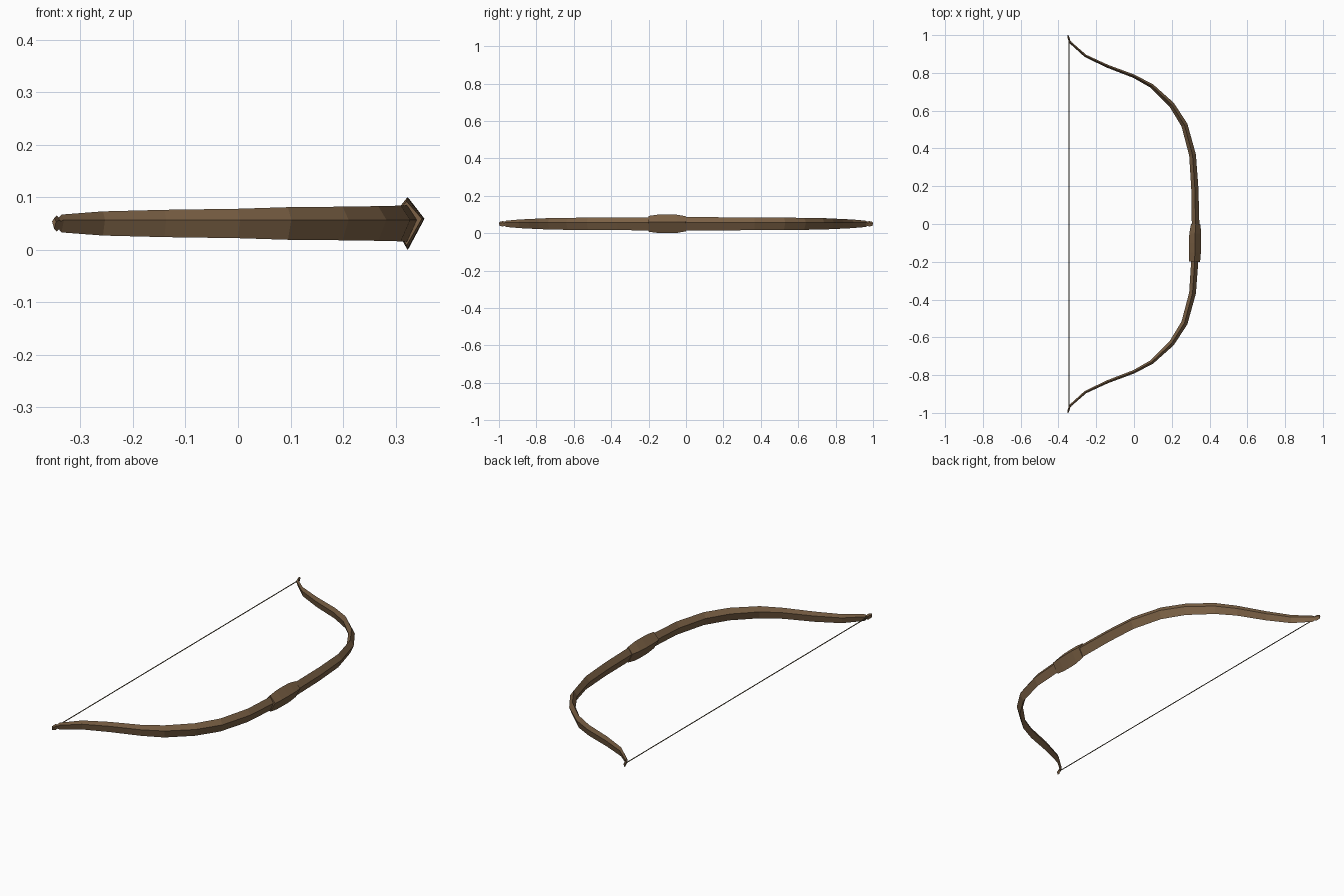
import bpy, bmesh
from mathutils import Vector

if "Cube" in bpy.data.objects:
    bpy.data.objects.remove(bpy.data.objects["Cube"])

ZC = 0.05      # mid height of the bow
RIDGE = 0.007  # outer and inner ridges sit slightly above mid height


def material(name, rgb):
    m = bpy.data.materials.new(name)
    m.diffuse_color = (*rgb, 1)
    m.use_nodes = True
    m.node_tree.nodes["Principled BSDF"].inputs["Base Color"].default_value = m.diffuse_color
    return m


wood = material("wood", (0.20, 0.12, 0.06))
cord = material("cord", (0.13, 0.10, 0.06))


def sweep(name, stations, mat, ridge=RIDGE):
    """Diamond section along a flat path; station = x, y, half thickness, half height."""
    bm = bmesh.new()
    rings = []
    for i, (x, y, t, h) in enumerate(stations):
        a = stations[max(i - 1, 0)]
        b = stations[min(i + 1, len(stations) - 1)]
        p = Vector((x, y, 0))
        d0 = (p - Vector((a[0], a[1], 0))).normalized()
        d1 = (Vector((b[0], b[1], 0)) - p).normalized()
        d = (d0 + d1).normalized()
        n = Vector((d.y, -d.x, 0))
        c = Vector((x, y, ZC))
        r = Vector((0, 0, min(ridge, h * 0.4)))
        up = Vector((0, 0, h))
        rings.append([bm.verts.new(v) for v in
                      (c + n * t + r, c + up, c - n * t + r, c - up)])
    for p, q in zip(rings, rings[1:]):
        for k in range(4):
            j = (k + 1) % 4
            bm.faces.new((p[k], p[j], q[j], q[k]))
    bm.faces.new(rings[0])
    bm.faces.new(rings[-1])
    bmesh.ops.recalc_face_normals(bm, faces=bm.faces)
    me = bpy.data.meshes.new(name)
    bm.to_mesh(me)
    bm.free()
    me.materials.append(mat)
    ob = bpy.data.objects.new(name, me)
    bpy.context.collection.objects.link(ob)
    return ob


# Recurved limbs: half path from the middle to the tip nock, mirrored in y
half = [
    (0.326, 0.0, 0.020, 0.036),
    (0.322, 0.19, 0.019, 0.035),
    (0.310, 0.365, 0.018, 0.034),
    (0.267, 0.524, 0.017, 0.033),
    (0.199, 0.632, 0.015, 0.032),
    (0.095, 0.730, 0.011, 0.031),
    (0.000, 0.782, 0.009, 0.028),
    (-0.140, 0.835, 0.008, 0.026),
    (-0.257, 0.890, 0.007, 0.023),
    (-0.336, 0.960, 0.006, 0.017),
    (-0.341, 0.970, 0.004, 0.011),
    (-0.345, 0.980, 0.005, 0.015),
    (-0.350, 0.998, 0.004, 0.010),
]
sweep("bow_limbs", [(x, -y, t, h) for x, y, t, h in reversed(half[1:])] + half, wood)

# Thicker hand grip, just below the middle
sweep("grip", [
    (0.321, -0.200, 0.029, 0.042),
    (0.322, -0.150, 0.032, 0.049),
    (0.3225, -0.100, 0.0325, 0.050),
    (0.324, -0.050, 0.031, 0.049),
    (0.327, 0.000, 0.025, 0.040),
], wood, 0.009)

# Bowstring tied between the nocks
sweep("bowstring", [(-0.345, -0.970, 0.003, 0.003),
                    (-0.345, 0.970, 0.003, 0.003)], cord, 0)
